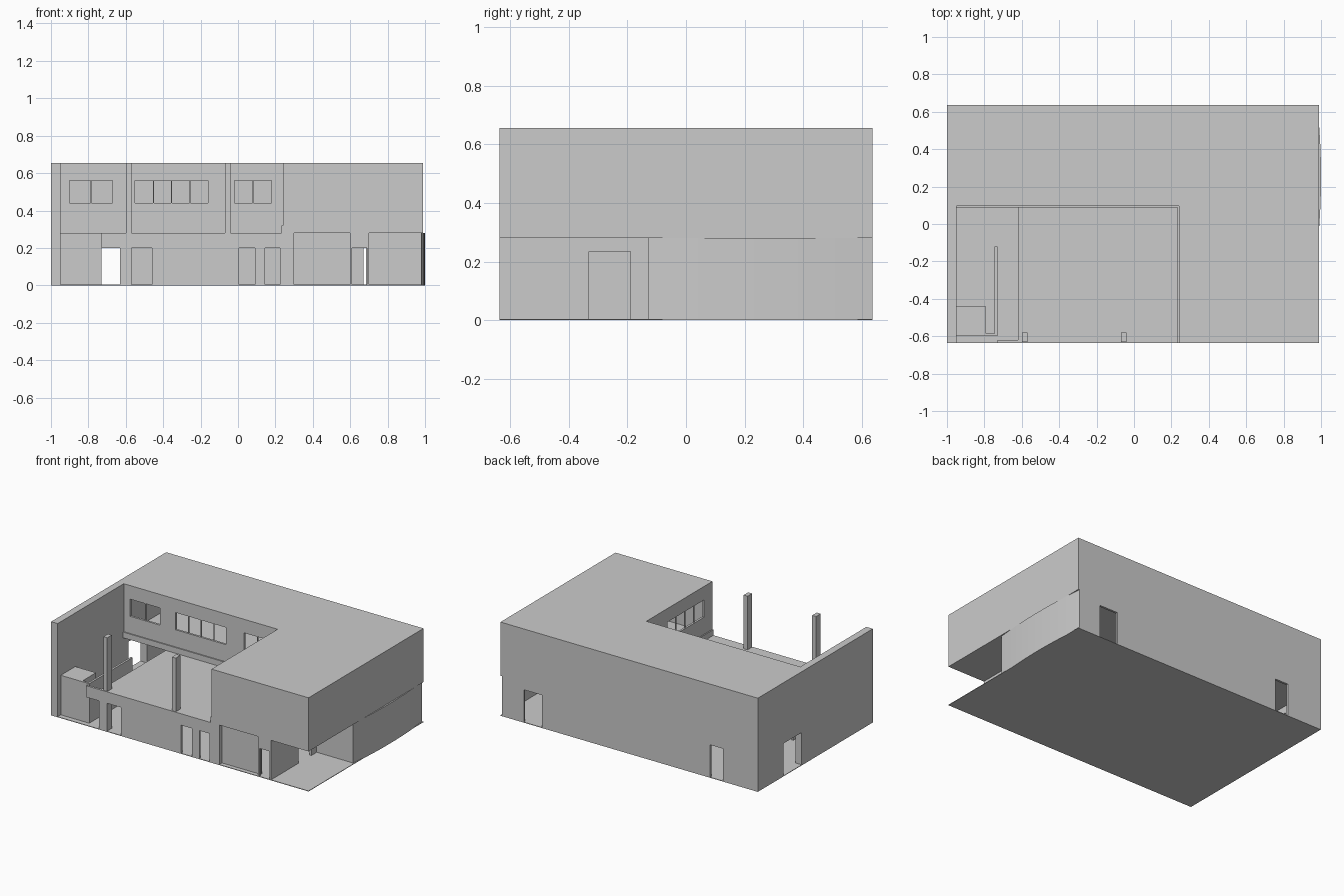
import bpy, bmesh, math

if "Cube" in bpy.data.objects:
    bpy.data.objects.remove(bpy.data.objects["Cube"])

Y0, Y1 = -0.635, 0.635      # front / back faces
X0, X1 = -1.0, 0.99         # left / right faces
H1, H2 = 0.28, 0.655        # storey heights
T = 0.015                   # wall thickness


def make(name, bm):
    mesh = bpy.data.meshes.new(name)
    bmesh.ops.recalc_face_normals(bm, faces=bm.faces)
    bm.to_mesh(mesh)
    bm.free()
    ob = bpy.data.objects.new(name, mesh)
    bpy.context.collection.objects.link(ob)
    return ob


def add_box(bm, x0, x1, y0, y1, z0, z1):
    vs = bmesh.ops.create_cube(bm, size=1)["verts"]
    for v in vs:
        v.co = (x0 if v.co.x < 0 else x1, y0 if v.co.y < 0 else y1, z0 if v.co.z < 0 else z1)


def box(name, *b):
    bm = bmesh.new()
    add_box(bm, *b)
    return make(name, bm)


def wall(name, axis, p0, p1, a0, a1, z0, z1, holes=()):
    """Wall along an axis between planes p0, p1; holes are (start, end, bottom, top, panes)."""
    bm = bmesh.new()

    def piece(s, e, b, t, q0=p0, q1=p1):
        if e - s > 1e-4 and t - b > 1e-4:
            add_box(bm, *((s, e, q0, q1) if axis == "x" else (q0, q1, s, e)), b, t)

    pos = a0
    for s, e, b, t, panes in sorted(holes):
        piece(pos, s, z0, z1)
        piece(s, e, z0, b)
        piece(s, e, t, z1)
        mid = (p0 + p1) / 2
        for i in range(1, panes):          # window bars
            m = s + (e - s) * i / panes
            piece(m - 0.003, m + 0.003, b, t, mid - 0.003, mid + 0.003)
        pos = e
    piece(pos, a1, z0, z1)
    return make(name, bm)


def extrude_outline(name, pts, z0, z1):
    bm = bmesh.new()
    f = bm.faces.new([bm.verts.new((x, y, z0)) for x, y in pts])
    r = bmesh.ops.extrude_face_region(bm, geom=[f])
    for v in r["geom"]:
        if isinstance(v, bmesh.types.BMVert):
            v.co.z = z1
    return make(name, bm)


# Ground slab
box("ground_slab", X0, X1, Y0, Y1, 0, 0.004)

# Thick left wall over both storeys, with a side doorway
wall("left_wall", "y", X0, -0.95, Y0, Y1, 0, H2, [(0.15, 0.35, 0.004, 0.23, 0)])

# Upper storey: L-shaped floor and roof
CX, CY = 0.24, 0.095        # inner corner of the L
outline = [(-0.95, CY), (CX, CY), (CX, Y0), (X1, Y0), (X1, Y1), (-0.95, Y1)]
extrude_outline("upper_floor", outline, H1, H1 + T)
extrude_outline("roof", outline, H2 - T, H2)
zf, zr = H1 + T, H2 - T
wall("upper_back_wall", "x", Y1 - T, Y1, -0.95, X1, zf, zr)
wall("upper_right_wall", "y", X1 - T, X1, Y0, Y1 - T, zf, zr)
wall("upper_front_wall", "x", Y0, Y0 + T, CX, X1 - T, zf, zr)
wall("terrace_back_wall", "x", CY, CY + T, -0.95, CX + T, zf, zr,
     [(-0.90, -0.67, 0.44, 0.56, 2), (-0.55, -0.16, 0.44, 0.56, 4), (-0.02, 0.18, 0.44, 0.56, 2)])
wall("terrace_side_wall", "y", CX, CX + T, Y0 + T, CY, zf, zr, [(-0.54, -0.14, 0.44, 0.56, 4)])

# Low ledge along the terrace walls
box("back_ledge", -0.95, CX, CY - 0.008, CY, H1, 0.32)
box("side_ledge", CX - 0.008, CX, Y0, CY - 0.008, H1, 0.32)

# Terrace deck over the ground floor
box("terrace_deck", -0.62, CX, Y0 + T, CY, H1 - 0.015, H1)

# Slender posts standing up to roof height
for name, x0, x1 in (("left_post", -0.60, -0.57), ("middle_post", -0.07, -0.04)):
    box(name, x0, x1, -0.63, -0.58, 0, H2)

# Ground floor front: corner block, lintel and door walls
box("corner_block", -0.95, -0.79, -0.60, -0.44, 0, H1)
wall("passage_wall", "y", -0.73 - T, -0.73, -0.60, -0.12, 0, H1)
box("block_link_wall", -0.79, -0.73, -0.60, -0.60 + T, 0, H1)
wall("front_left_wall", "x", Y0, Y0 + T, -0.73, 0.27, 0, H1,
     [(-0.73, -0.63, 0.004, 0.20, 0), (-0.57, -0.46, 0.004, 0.20, 0),
      (0.005, 0.09, 0.004, 0.20, 0), (0.145, 0.225, 0.004, 0.20, 0)])
wall("recess_return", "y", 0.27, 0.30, Y0, -0.59, 0, H1)
wall("front_recessed_wall", "x", -0.605, -0.59, 0.30, 0.60, 0, H1)
wall("front_right_wall", "x", Y0, Y0 + T, 0.60, 0.70, 0, H1, [(0.61, 0.69, 0.004, 0.20, 0)])

# Covered entrance recess at the front right corner
wall("entrance_side_wall", "y", 0.70 - T, 0.70, Y0 + T, -0.13, 0, H1, [(-0.33, -0.19, 0.004, 0.235, 0)])
wall("entrance_back_wall", "x", -0.13, -0.13 + T, 0.70 - T, 0.975, 0, H1)

# Ground floor back wall with two doorways
wall("lower_back_wall", "x", Y1 - T, Y1, -0.95, 0.975, 0, H1,
     [(-0.73, -0.63, 0.004, 0.23, 0), (0.67, 0.81, 0.004, 0.23, 0)])

# Gently bowed right wall of the ground floor
arc = []
for i in range(25):
    u = -1 + 2 * i / 24
    arc.append((1.0 - 0.02 * u * u, 0.2525 + 0.3825 * u))
bowed = extrude_outline("bowed_right_wall", arc + [(x - T, y) for x, y in reversed(arc)], 0, H1)
bpy.context.view_layer.objects.active = bowed
bowed.select_set(True)
bpy.ops.object.shade_smooth_by_angle(angle=math.radians(30))
